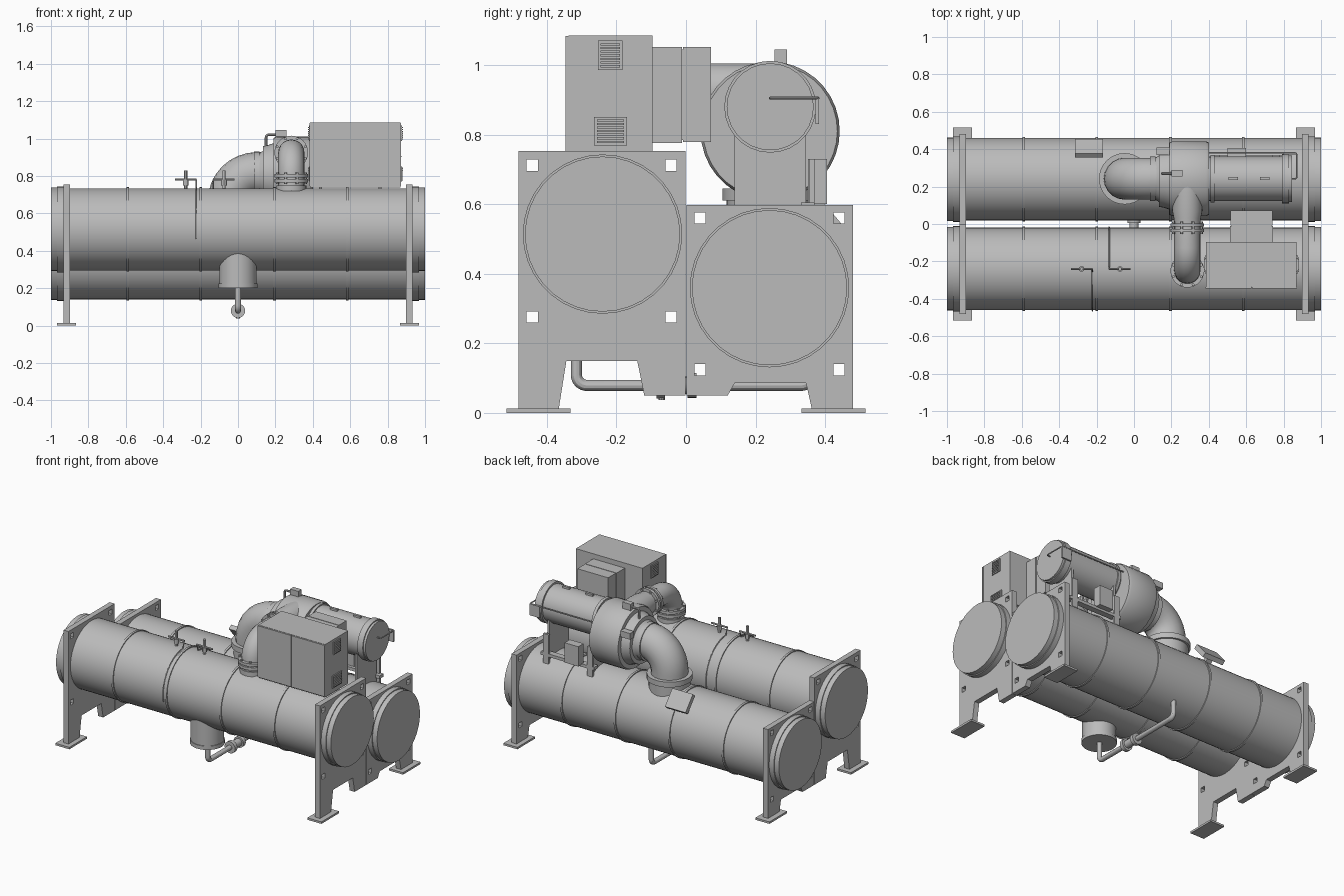
import bpy, bmesh, math
from mathutils import Vector, Matrix

old = bpy.data.objects.get("Cube")
if old:
    bpy.data.objects.remove(old)

grey = bpy.data.materials.new("machine grey")
grey.use_nodes = True
COLOUR = (0.5, 0.5, 0.5, 1)
grey.diffuse_color = COLOUR
grey.node_tree.nodes["Principled BSDF"].inputs["Base Color"].default_value = COLOUR


def add(name, mesh):
    mesh.materials.clear()
    mesh.materials.append(grey)
    for p in mesh.polygons:
        p.use_smooth = True
        p.material_index = 0
    mesh.set_sharp_from_angle(angle=math.radians(30))
    obj = bpy.data.objects.new(name, mesh)
    bpy.context.collection.objects.link(obj)
    return obj


def from_bmesh(name, bm):
    bmesh.ops.recalc_face_normals(bm, faces=bm.faces)
    mesh = bpy.data.meshes.new(name)
    bm.to_mesh(mesh)
    bm.free()
    return add(name, mesh)


def box(name, x, y, z, turn=None):
    """Box from (min, max) ranges, optionally turned about its centre."""
    bm = bmesh.new()
    size = [b - a for a, b in (x, y, z)]
    centre = Vector([(a + b) / 2 for a, b in (x, y, z)])
    m = Matrix.Translation(centre) @ (turn or Matrix()) @ Matrix.Diagonal((*size, 1))
    bmesh.ops.create_cube(bm, size=1, matrix=m)
    return from_bmesh(name, bm)


def lathe(name, origin, axis, profile, sides=32):
    """Turn (distance, radius) pairs about an axis."""
    bm = bmesh.new()
    m = Matrix.Translation(origin) @ Vector(axis).to_track_quat('Z', 'Y').to_matrix().to_4x4()
    rings = []
    for d, r in profile:
        angles = [2 * math.pi * i / sides for i in range(sides)]
        rings.append([bm.verts.new(m @ Vector((r * math.cos(a), r * math.sin(a), d))) for a in angles])
    for lo, hi in zip(rings, rings[1:]):
        for i in range(sides):
            j = (i + 1) % sides
            bm.faces.new((lo[i], lo[j], hi[j], hi[i]))
    bm.faces.new(rings[0])
    bm.faces.new(rings[-1])
    return from_bmesh(name, bm)


def disc(name, origin, axis, r, depth, sides=32):
    return lathe(name, origin, axis, [(-depth / 2, r), (depth / 2, r)], sides)


def curve_mesh(name, curve):
    tmp = bpy.data.objects.new(name, curve)
    bpy.context.collection.objects.link(tmp)
    graph = bpy.context.evaluated_depsgraph_get()
    mesh = bpy.data.meshes.new_from_object(tmp.evaluated_get(graph))
    bpy.data.objects.remove(tmp)
    return mesh


def add_spline(curve, pts, closed=False):
    s = curve.splines.new('POLY')
    s.points.add(len(pts) - 1)
    for p, q in zip(s.points, pts):
        p.co = (*q, 0, 1) if len(q) == 2 else (*q, 1)
    s.use_cyclic_u = closed


def pipe(name, corners, r, bend=0, res=6):
    """Round pipe along a path whose right-angled corners are rounded."""
    pts = [Vector(c) for c in corners]
    path = [pts[0]]
    for a, p, b in zip(pts, pts[1:], pts[2:]):
        if not bend:
            path.append(p)
            continue
        u, v = (a - p).normalized(), (b - p).normalized()
        for i in range(9):
            t = math.pi / 2 * i / 8
            path.append(p + bend * ((u + v) - v * math.cos(t) - u * math.sin(t)))
    path.append(pts[-1])
    curve = bpy.data.curves.new(name, 'CURVE')
    curve.dimensions = '3D'
    curve.bevel_depth = r
    curve.bevel_resolution = res
    curve.use_fill_caps = True
    add_spline(curve, path)
    return add(name, curve_mesh(name, curve))


def plate(name, outline, holes, x, half):
    """Flat sheet in the y-z plane with square holes."""
    curve = bpy.data.curves.new(name, 'CURVE')
    curve.dimensions = '2D'
    curve.fill_mode = 'BOTH'
    curve.extrude = half
    add_spline(curve, outline, True)
    h = 0.016
    for y, z in holes:
        add_spline(curve, [(y - h, z - h), (y - h, z + h), (y + h, z + h), (y + h, z - h)], True)
    mesh = curve_mesh(name, curve)
    mesh.transform(Matrix(((0, 0, 1, x), (1, 0, 0, 0), (0, 1, 0, 0), (0, 0, 0, 1))))
    return add(name, mesh)


X, Y, Z = (1, 0, 0), (0, 1, 0), (0, 0, 1)

# Two shells with weld bands and end covers
for label, y, z in (("front", -0.24, 0.514), ("back", 0.24, 0.36)):
    lathe(label + "_shell", (0, y, z), X, [(-0.95, 0.22), (0.95, 0.22)], 48)
    for x in (-0.59, -0.2, 0.195, 0.585):
        disc(label + "_shell_band", (x, y, z), X, 0.226, 0.014, 48)
    for s in (-1, 1):
        lathe(label + "_end_cover", (0, y, z), (s, 0, 0),
              [(0.9, 0.229), (0.967, 0.229), (0.967, 0.223), (1.0, 0.223)], 36)

# End support plates and feet
front_outline = [(-0.481, 0.01), (-0.366, 0.01), (-0.344, 0.149), (-0.14, 0.149),
                 (-0.12, 0.05), (-0.001, 0.05), (-0.001, 0.753), (-0.481, 0.753)]
back_outline = [(0.001, 0.05), (0.12, 0.05), (0.14, 0.086), (0.345, 0.086),
                (0.362, 0.01), (0.48, 0.01), (0.48, 0.597), (0.001, 0.597)]
for s in (-1, 1):
    plate("front_support_plate", front_outline,
          [(y, z) for y in (-0.442, -0.043) for z in (0.276, 0.712)], s * 0.915, 0.018)
    plate("back_support_plate", back_outline,
          [(y, z) for y in (0.04, 0.44) for z in (0.124, 0.56)], s * 0.915, 0.018)
    for t in (-1, 1):
        box("foot", (s * 0.917 - 0.051, s * 0.917 + 0.051),
            (t * 0.424 - 0.092, t * 0.424 + 0.092), (0, 0.013))

# Compressor casing and motor
cy = 0.242
lathe("compressor_casing", (0, cy, 0.81), X,
      [(0.085, 0.12), (0.115, 0.12), (0.115, 0.113), (0.135, 0.125), (0.135, 0.15), (0.16, 0.155),
       (0.19, 0.165), (0.19, 0.193), (0.205, 0.2), (0.385, 0.2), (0.4, 0.193), (0.4, 0.13)], 36)
lathe("motor", (0, cy, 0.88), X,
      [(0.38, 0.118), (0.41, 0.118), (0.41, 0.128), (0.43, 0.128), (0.43, 0.12), (0.79, 0.12),
       (0.79, 0.132), (0.83, 0.132), (0.83, 0.125), (0.845, 0.125)], 28)
for x in (0.53, 0.70):
    box("motor_lug", (x - 0.025, x + 0.025), (cy - 0.008, cy + 0.008), (0.99, 1.012))
box("casing_valve_block", (0.2, 0.26), (0.255, 0.29), (1.0, 1.045))
pipe("casing_valve_line", [(0.23, 0.27, 1.02), (0.15, 0.27, 1.02), (0.15, 0.27, 0.95)], 0.007, 0.015, 2)
box("casing_actuator", (0.12, 0.19), (0.37, 0.41), (0.88, 0.92))
pipe("motor_cooling_line", [(0.4, 0.38, 0.905), (0.87, 0.38, 0.905), (0.87, cy, 0.905),
                            (0.83, cy, 0.905)], 0.004, 0.01, 2)
box("motor_line_bracket", (0.8, 0.87), (0.372, 0.382), (0.83, 0.907))

# Motor cradle and terminal box
for x in (0.44, 0.76):
    box("cradle_plate", (x - 0.008, x + 0.008), (0.14, 0.345), (0.54, 0.81))
    box("cradle_post", (x - 0.02, x + 0.02), (0.355, 0.37), (0.49, 0.73))
box("cradle_rail", (0.41, 0.8), (0.33, 0.37), (0.585, 0.605))
box("terminal_box", (0.5, 0.6), (0.35, 0.405), (0.6, 0.73))

# Suction elbow from the back shell into the casing
pipe("suction_elbow", [(-0.05, cy, 0.54), (-0.05, cy, 0.815), (0.12, cy, 0.815)], 0.112, 0.15, 8)
disc("suction_flange", (-0.05, cy, 0.628), Z, 0.137, 0.035)
disc("suction_saddle", (-0.05, cy, 0.57), Z, 0.125, 0.1)

# Discharge elbow from the casing into the front shell
dx = 0.285
lathe("discharge_neck", (dx, 0, 0.925), Y, [(-0.02, 0.07), (0.03, 0.072), (0.07, 0.08), (0.22, 0.08)])
pipe("discharge_elbow", [(dx, 0, 0.925), (dx, -0.25, 0.925), (dx, -0.25, 0.7)], 0.07, 0.125, 8)
flanges = [((dx, y, 0.925), Y) for y in (-0.005, -0.035)] + [((dx, -0.25, z), Z) for z in (0.775, 0.8)]
for centre, axis in flanges:
    disc("discharge_flange", centre, axis, 0.09, 0.018)
for i in range(8):
    a = math.pi * (i + 0.5) / 4
    ca, sa = 0.081 * math.cos(a), 0.081 * math.sin(a)
    disc("flange_bolt", (dx + ca, -0.02, 0.925 + sa), Y, 0.008, 0.065, 6)
    disc("flange_bolt", (dx + ca, -0.25 + sa, 0.788), Z, 0.008, 0.06, 6)
disc("discharge_saddle", (dx, -0.25, 0.735), Z, 0.08, 0.03)

# Electrical cabinet with doors, rear boxes and side vents
box("cabinet", (0.385, 0.87), (-0.338, -0.097), (0.738, 1.085))
for x0, x1 in ((0.383, 0.628), (0.632, 0.872)):
    box("cabinet_door", (x0, x1), (-0.346, -0.338), (0.745, 1.083))
box("cabinet_rear_box", (0.513, 0.743), (-0.098, -0.012), (0.776, 1.052))
box("cabinet_outer_box", (0.516, 0.74), (-0.008, 0.072), (0.779, 1.052))
box("rear_box_seam", (0.52, 0.736), (-0.014, -0.006), (0.785, 1.045))
for side in (0.383, 0.872):
    for y, z, w, h in ((-0.218, 1.028, 0.035, 0.042), (-0.217, 0.81, 0.048, 0.041)):
        box("vent_frame", (side - 0.004, side + 0.004), (y - w, y + w), (z - h, z + h))
        for i in range(7):
            zz = z + h * (i - 3) / 4
            box("vent_slat", (side - 0.009, side + 0.009),
                (y - w * 0.8, y + w * 0.8), (zz - 0.003, zz + 0.003))

# Tilted control panel on the back shell
tilt = Matrix.Rotation(math.radians(-50), 4, 'X')
box("control_panel", (-0.315, -0.165), (0.345, 0.465), (0.555, 0.585), tilt)
box("control_panel_arm", (-0.26, -0.22), (0.36, 0.39), (0.48, 0.57), tilt)

# Relief valves and their sensing lines on the front shell
for x, way in ((-0.28, -1), (-0.075, 1)):
    disc("relief_valve_stem", (x, -0.24, 0.775), Z, 0.009, 0.11, 12)
    disc("relief_valve_body", (x, -0.24, 0.765), Z, 0.015, 0.03, 12)
    disc("relief_valve_bar", (x, -0.24, 0.78), X, 0.006, 0.115, 10)
    lx = x - way * 0.058
    line = [(lx, -0.24, 0.78)]
    for i in range(12):
        a = way * math.radians(4 + i * 9)
        line.append((lx, -0.24 + 0.224 * math.sin(a), 0.514 + 0.224 * math.cos(a)))
    pipe("sensing_line", line, 0.004, 0, 1)

# Float chamber below the front shell and liquid pipe to the back shell
lathe("float_chamber", (0, -0.318, 0), Z, [(0.2, 0.104), (0.225, 0.104), (0.225, 0.1), (0.4, 0.1)])
pipe("liquid_pipe", [(0, -0.315, 0.21), (0, -0.315, 0.079), (0, 0.36, 0.079), (0, 0.36, 0.2)], 0.016, 0.03, 4)
lathe("liquid_valve", (0, 0, 0.079), Y, [(-0.085, 0.038), (-0.06, 0.038), (-0.06, 0.025),
                                       (0.005, 0.025), (0.005, 0.036), (0.03, 0.036)], 20)
disc("liquid_valve_drain", (0, -0.07, 0.05), Z, 0.01, 0.025, 10)
